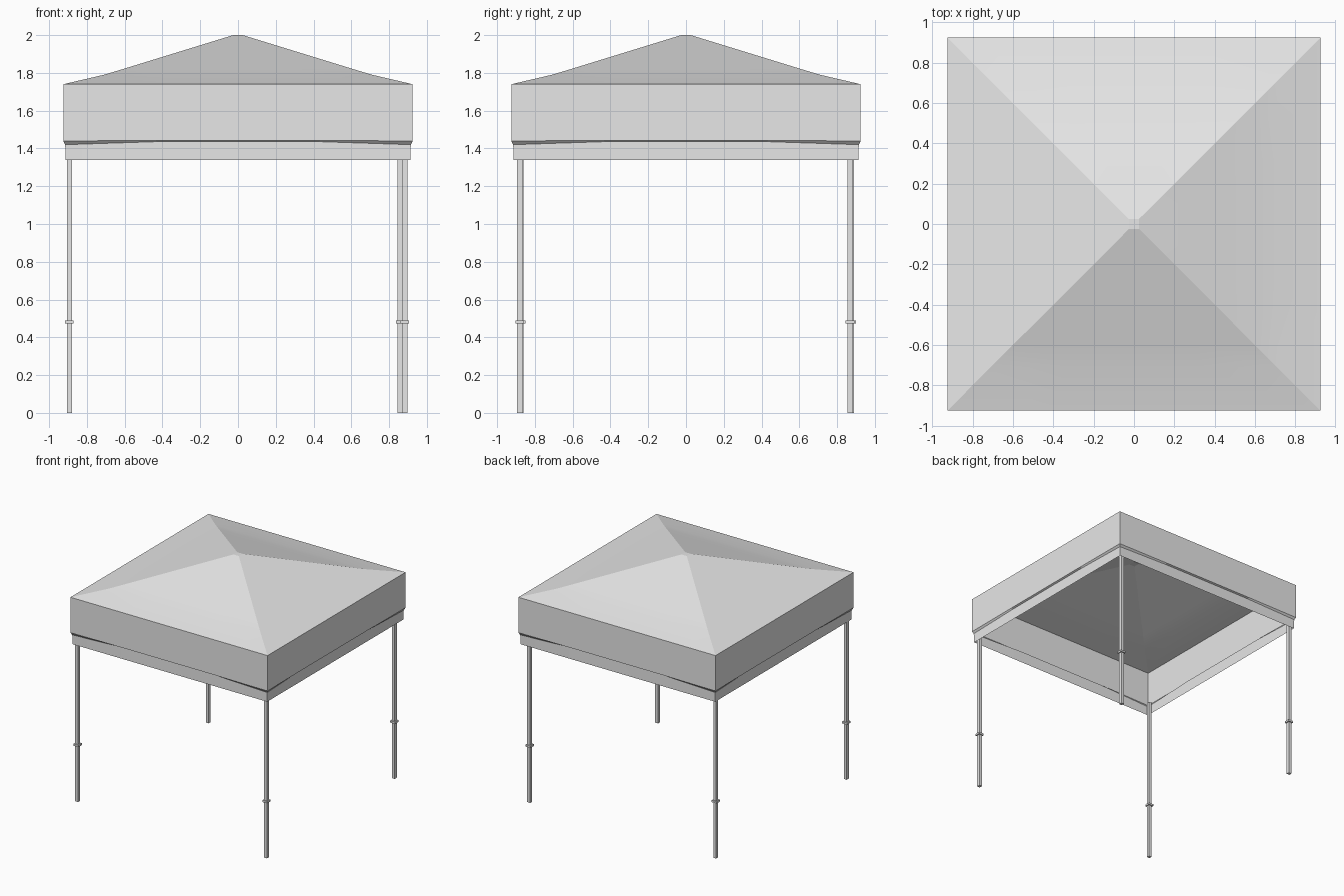
import bpy
import bmesh
import math
from mathutils import Matrix

cube = bpy.data.objects.get("Cube")
if cube:
    bpy.data.objects.remove(cube, do_unlink=True)

grey = bpy.data.materials.new("light grey")
grey.use_nodes = True
colour = (0.8, 0.8, 0.8, 1)
grey.diffuse_color = colour
grey.node_tree.nodes["Principled BSDF"].inputs["Base Color"].default_value = colour


def make_object(name, bm, smooth_angle=None):
    mesh = bpy.data.meshes.new(name)
    bm.to_mesh(mesh)
    bm.free()
    mesh.materials.append(grey)
    obj = bpy.data.objects.new(name, mesh)
    bpy.context.collection.objects.link(obj)
    if smooth_angle:
        bpy.ops.object.select_all(action='DESELECT')
        obj.select_set(True)
        bpy.context.view_layer.objects.active = obj
        bpy.ops.object.shade_smooth_by_angle(angle=math.radians(smooth_angle))
    return obj


def square_ring(bm, corner, middle):
    """Square loop; corner and middle are (half width, height) pairs."""
    ring = []
    for side in range(4):
        turn = Matrix.Rotation(side * math.pi / 2, 3, 'Z')
        for along, (half, z) in ((-1, corner), (-0.47, middle), (0.47, middle)):
            ring.append(bm.verts.new(turn @ Matrix.Translation(
                (along * corner[0], -half, z)).translation))
    return ring


def ring_shell(name, profile, cap=False):
    """Skin a stack of square loops from top to bottom."""
    bm = bmesh.new()
    rings = [square_ring(bm, *level) for level in profile]
    if cap:
        bm.faces.new(rings[0])
    for upper, lower in zip(rings, rings[1:]):
        for i in range(len(upper)):
            j = (i + 1) % len(upper)
            bm.faces.new((upper[i], lower[i], lower[j], upper[j]))
    bmesh.ops.recalc_face_normals(bm, faces=bm.faces)
    return make_object(name, bm, 15)


def box(name, x, y, width, bottom, top):
    bm = bmesh.new()
    bmesh.ops.create_cube(bm, size=1, matrix=Matrix.Translation(
        (x, y, (bottom + top) / 2)) @ Matrix.Diagonal((width, width, top - bottom, 1)))
    return make_object(name, bm)


# Fabric canopy: gently concave roof, upright skirt, folded-in valance
roof = [(0.025, 2.0), (0.49, 1.857), (0.6, 1.823), (0.71, 1.79), (0.925, 1.74)]
canopy_levels = [(p, p) for p in roof]
canopy_levels += [
    ((0.925, 1.44), (0.925, 1.442)),
    ((0.915, 1.42), (0.91, 1.436)),
    ((0.912, 1.34), (0.912, 1.34)),
]
ring_shell("canopy", canopy_levels, cap=True)

# Four slim square legs, each with a clamp collar
legs = {
    "front_left": (0.883, -0.88),
    "front_right": (-0.893, -0.873),
    "back_left": (0.859, 0.868),
    "back_right": (-0.893, 0.876),
}
for place, (x, y) in legs.items():
    box(place + "_leg", x, y, 0.027, 0, 1.43)
    box(place + "_collar", x, y, 0.046, 0.472, 0.488)
